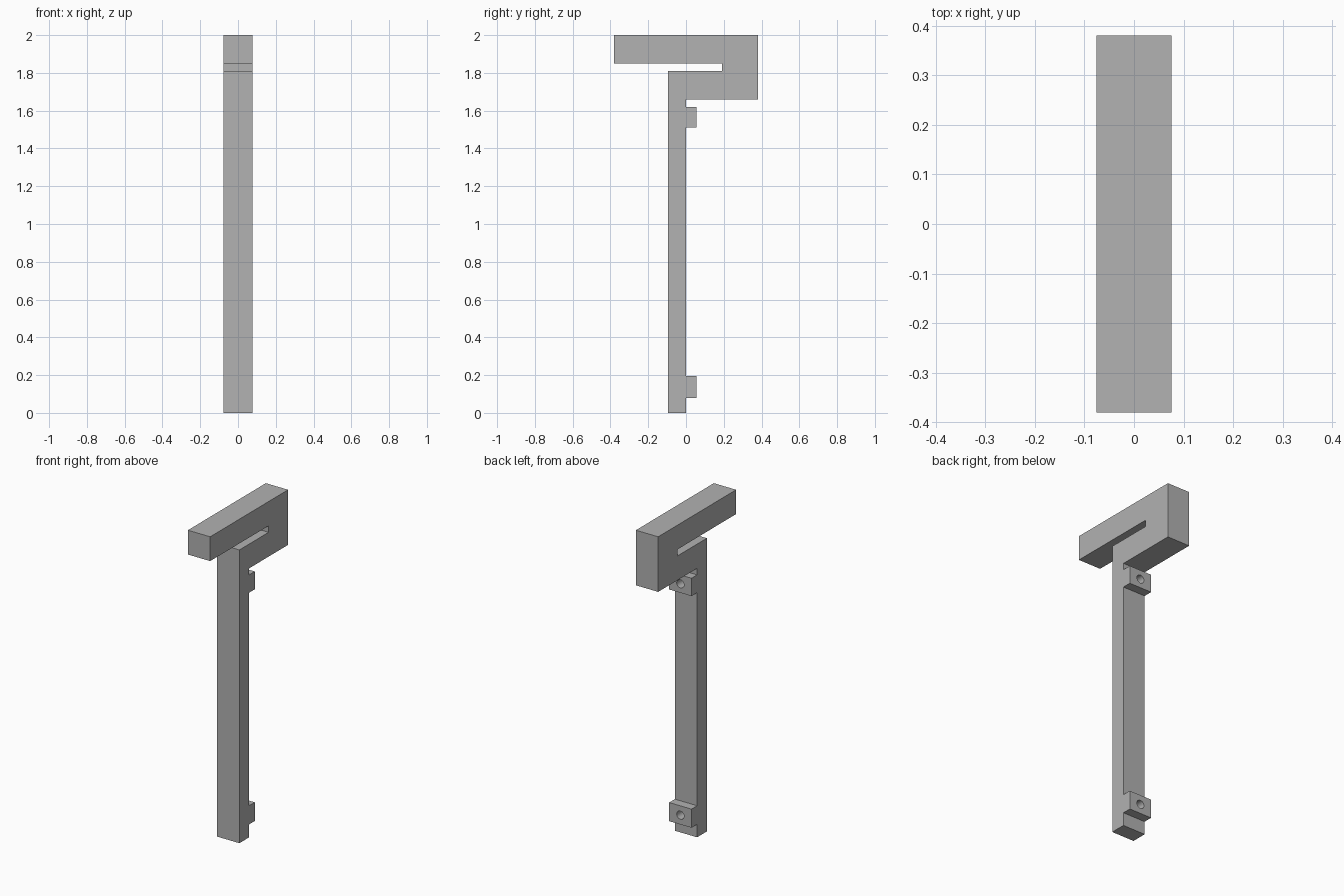
import bpy
import bmesh
from mathutils import Matrix, Vector

cube = bpy.data.objects.get("Cube")
if cube:
    bpy.data.objects.remove(cube, do_unlink=True)

HALF_WIDTH = 0.076
LUGS = [(0.08, 0.195), (1.51, 1.62)]   # bottom and top of each mounting lug
LUG_DEPTH = 0.055
HOLE_RADIUS = 0.025

grey = bpy.data.materials.new("plain grey")
grey.use_nodes = True
colour = (0.445, 0.445, 0.445, 1)
grey.diffuse_color = colour
grey.node_tree.nodes["Principled BSDF"].inputs["Base Color"].default_value = colour


def make_object(name, bm):
    bmesh.ops.recalc_face_normals(bm, faces=bm.faces)
    mesh = bpy.data.meshes.new(name)
    bm.to_mesh(mesh)
    bm.free()
    mesh.materials.append(grey)
    obj = bpy.data.objects.new(name, mesh)
    bpy.context.collection.objects.link(obj)
    return obj


# Side profile (y, z): post, rear lugs, and the hooked head with its slot
profile = [(-0.095, 0), (0, 0)]
for low, high in LUGS:
    profile += [(0, low), (LUG_DEPTH, low), (LUG_DEPTH, high), (0, high)]
profile += [(0, 1.66), (0.38, 1.66), (0.38, 2), (-0.38, 2), (-0.38, 1.85),
            (0.19, 1.85), (0.19, 1.81), (-0.095, 1.81)]

# Extrude the profile across the width
bm = bmesh.new()
face = bm.faces.new([bm.verts.new((-HALF_WIDTH, y, z)) for y, z in profile])
extruded = bmesh.ops.extrude_face_region(bm, geom=[face])["geom"]
bmesh.ops.translate(bm, vec=Vector((2 * HALF_WIDTH, 0, 0)),
                    verts=[v for v in extruded if isinstance(v, bmesh.types.BMVert)])
bracket = make_object("hook_bracket", bm)

# Screw holes in the backs of the lugs
bm = bmesh.new()
for low, high in LUGS:
    placement = (Matrix.Translation((0, LUG_DEPTH, (low + high) / 2))
                 @ Matrix.Rotation(1.5708, 4, 'X'))
    bmesh.ops.create_cone(bm, cap_ends=True, segments=32, radius1=HOLE_RADIUS,
                          radius2=HOLE_RADIUS, depth=2 * LUG_DEPTH, matrix=placement)
cutter = make_object("screw_hole_cutter", bm)
cutter.hide_render = True
cutter.hide_set(True)

cut = bracket.modifiers.new("screw_holes", 'BOOLEAN')
cut.operation = 'DIFFERENCE'
cut.solver = 'EXACT'
cut.object = cutter
